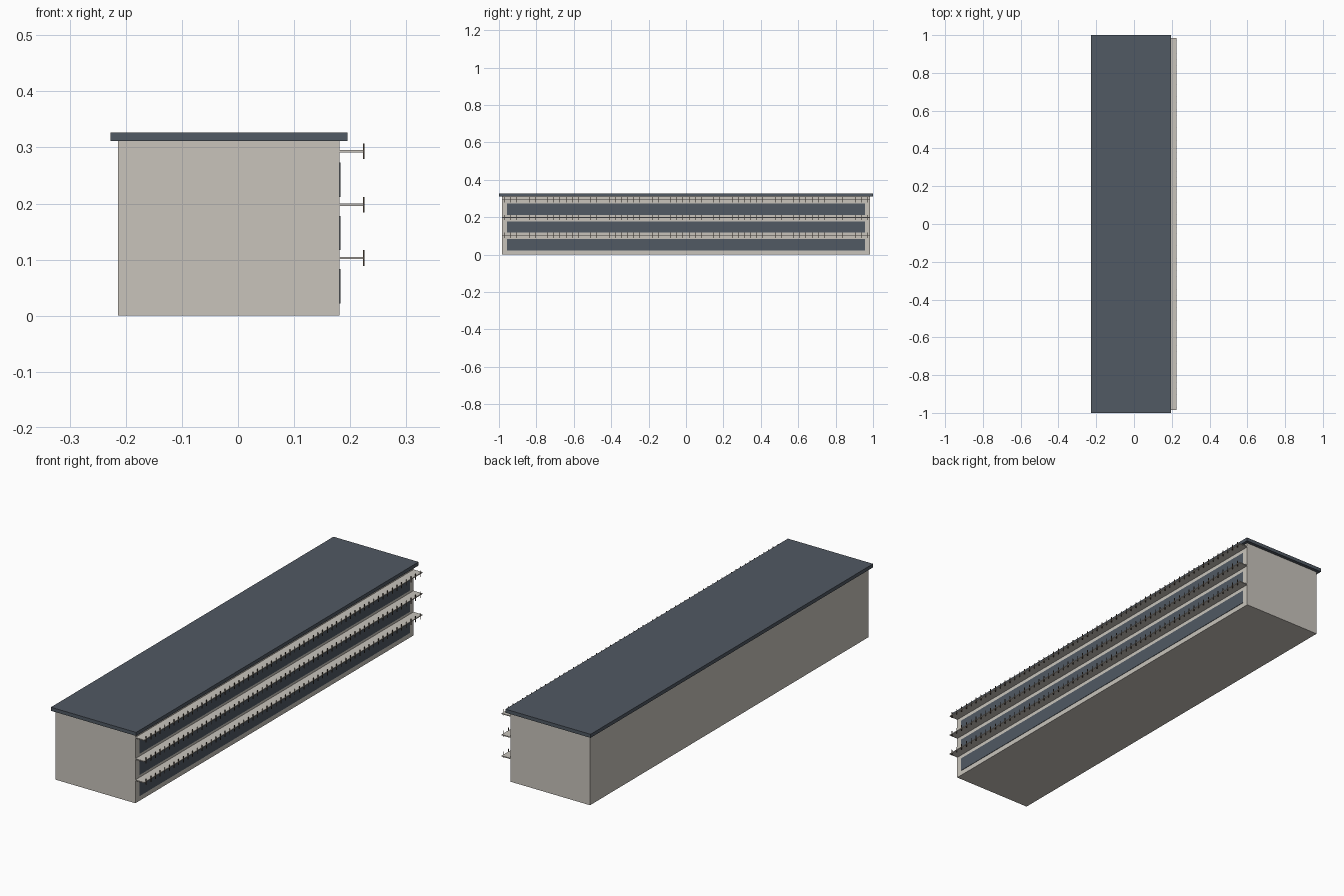
import bpy
import bmesh
from mathutils import Matrix, Vector

cube = bpy.data.objects.get("Cube")
if cube:
    bpy.data.objects.remove(cube, do_unlink=True)


def material(name, rgb):
    mat = bpy.data.materials.new(name)
    mat.use_nodes = True
    mat.diffuse_color = (*rgb, 1)
    mat.node_tree.nodes["Principled BSDF"].inputs["Base Color"].default_value = (*rgb, 1)
    return mat


def add_box(bm, low, high):
    low, high = Vector(low), Vector(high)
    place = Matrix.Translation((low + high) / 2) @ Matrix.Diagonal((*(high - low), 1))
    bmesh.ops.create_cube(bm, size=1, matrix=place)


def boxes(name, corners, mat):
    bm = bmesh.new()
    for low, high in corners:
        add_box(bm, low, high)
    mesh = bpy.data.meshes.new(name)
    bm.to_mesh(mesh)
    bm.free()
    mesh.materials.append(mat)
    obj = bpy.data.objects.new(name, mesh)
    bpy.context.collection.objects.link(obj)
    return obj


plaster = material("warm plaster", (0.58, 0.55, 0.5))
slate = material("slate blue", (0.082, 0.1, 0.125))
bronze = material("dark bronze", (0.09, 0.065, 0.045))

WALL = 0.181      # balcony side of the body
HALF = 0.985      # half length of the body
LEVELS = (0.103, 0.198, 0.293)

# Main block and overhanging roof
boxes("building_body", [((-0.214, -HALF, 0), (WALL, HALF, 0.311))], plaster)
boxes("flat_roof", [((-0.227, -1, 0.311), (0.195, 1, 0.327))], slate)

# One window band, balcony slab and row of posts per floor
POSTS = 60
for floor, z in enumerate(LEVELS, 1):
    boxes(f"window_band_{floor}",
          [((WALL - 0.002, -0.957, z - 0.081), (WALL + 0.002, 0.957, z - 0.02))], slate)
    boxes(f"balcony_slab_{floor}",
          [((WALL, -HALF, z - 0.002), (0.224, HALF, z + 0.002))], plaster)
    posts = []
    for i in range(POSTS):
        y = -0.97 + 1.94 * i / (POSTS - 1)
        posts.append(((0.2225, y - 0.001, z - 0.014), (0.2255, y + 0.001, z + 0.014)))
    boxes(f"balcony_posts_{floor}", posts, bronze)
